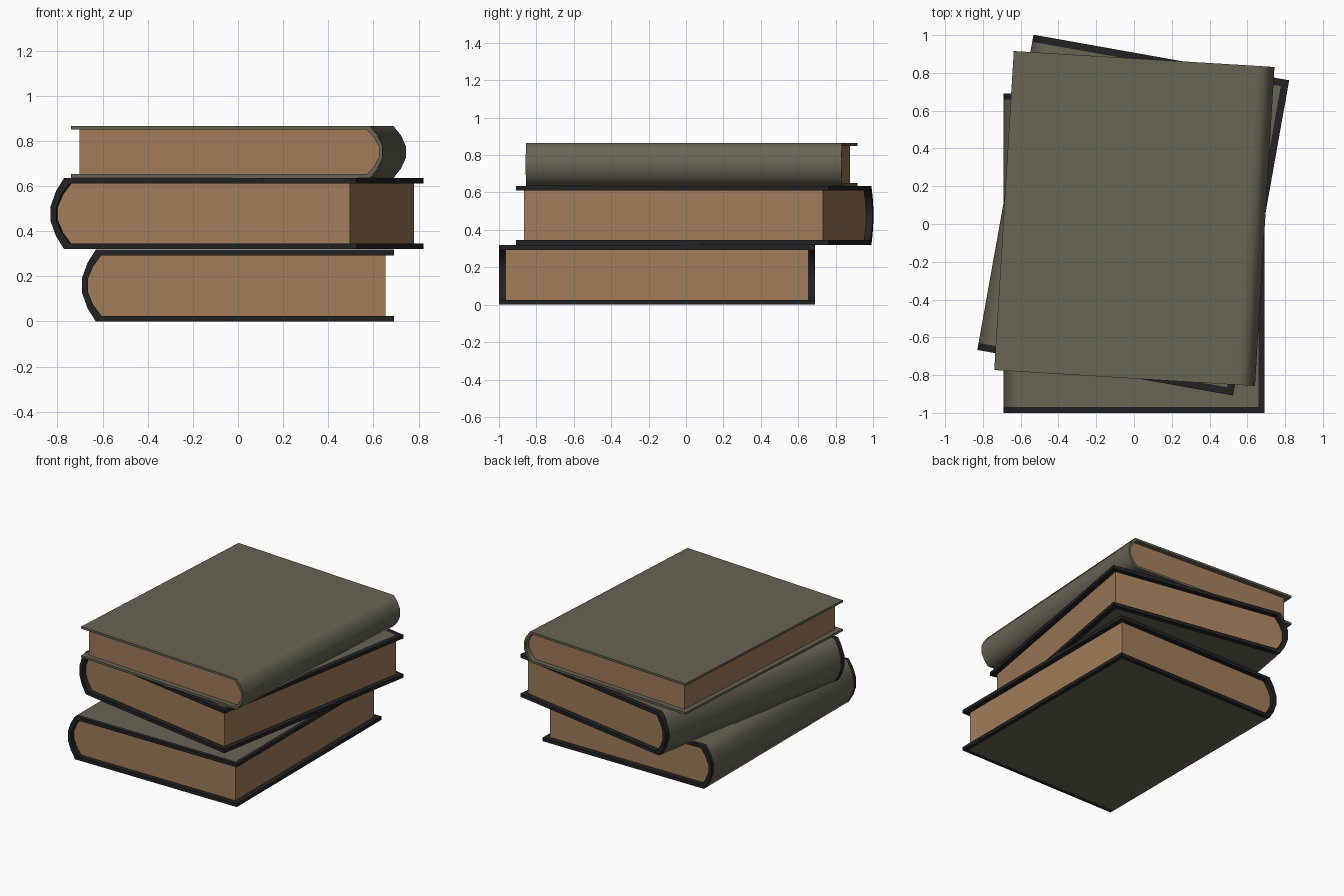
import bpy
import bmesh
from math import radians

old = bpy.data.objects.get("Cube")
if old:
    bpy.data.objects.remove(old, do_unlink=True)


def material(name, rgb):
    m = bpy.data.materials.new(name)
    m.use_nodes = True
    m.diffuse_color = (*rgb, 1)
    m.node_tree.nodes["Principled BSDF"].inputs["Base Color"].default_value = (*rgb, 1)
    return m


OLIVE = material("olive cloth", (0.135, 0.128, 0.086))
DARK = material("dark trim", (0.016, 0.016, 0.017))
PAPER = material("tan paper", (0.355, 0.2, 0.1))

# Rounded spine section: (bulge, height) as fractions
ARC = [(0, 0), (0.6, 0.18), (1, 0.39), (1, 0.61), (0.6, 0.82), (0, 1)]


def sections(w, h, t, bulge, border):
    """Matching outer and inner outlines of the cover, spine towards -x."""
    spine, fore = -w / 2, w / 2
    flat = [fore, fore - border, spine + bulge + 0.04]
    outer = [(x, 0) for x in flat]
    inner = [(x, t) for x in flat]
    for u, v in ARC:
        x = spine + bulge * (1 - u)
        outer.append((x, h * v))
        inner.append((x + t, t + v * (h - 2 * t)))
    outer += [(x, h) for x in reversed(flat)]
    inner += [(x, h - t) for x in reversed(flat)]
    return outer, inner


def finish(name, bm, mats, place, angle):
    bmesh.ops.recalc_face_normals(bm, faces=bm.faces)
    me = bpy.data.meshes.new(name)
    bm.to_mesh(me)
    bm.free()
    for m in mats:
        me.materials.append(m)
    ob = bpy.data.objects.new(name, me)
    bpy.context.collection.objects.link(ob)
    ob.location = place
    ob.rotation_euler.z = radians(angle)
    bpy.ops.object.select_all(action="DESELECT")
    ob.select_set(True)
    bpy.context.view_layer.objects.active = ob
    bpy.ops.object.shade_smooth_by_angle(angle=radians(70))


def book(name, w, l, h, t, bulge, place, angle, trim, border=0.03, inset=0.036):
    outer, inner = sections(w, h, t, bulge, border)
    n = len(outer)

    # Cover: a C-shaped section swept along y, with trim strips at the rims
    bm = bmesh.new()
    ys = [-l / 2, -l / 2 + border, l / 2 - border, l / 2]
    out = [[bm.verts.new((x, y, z)) for x, z in outer] for y in ys]
    inn = [[bm.verts.new((x, y, z)) for x, z in inner] for y in ys]
    for s in range(3):
        for i in range(n - 1):
            f = bm.faces.new((out[s][i], out[s][i + 1], out[s + 1][i + 1], out[s + 1][i]))
            f.material_index = 0 if s == 1 and 0 < i < n - 2 else 1
            f = bm.faces.new((inn[s][i], inn[s + 1][i], inn[s + 1][i + 1], inn[s][i + 1]))
            f.material_index = 1
        for i in (0, n - 1):
            f = bm.faces.new((out[s][i], out[s + 1][i], inn[s + 1][i], inn[s][i]))
            f.material_index = 1
    for s in (0, 3):
        for i in range(n - 1):
            f = bm.faces.new((out[s][i], inn[s][i], inn[s][i + 1], out[s][i + 1]))
            f.material_index = 1
    finish(name + "_cover", bm, [OLIVE, trim], place, angle)

    # Page block: fills the cover, set back on three sides
    bm = bmesh.new()
    outline = [(min(x, w / 2 - inset), z) for x, z in inner[2:-2]]
    outline = [(w / 2 - inset, t)] + outline[1:-1] + [(w / 2 - inset, h - t)]
    ends = [[bm.verts.new((x, y, z)) for x, z in outline]
            for y in (-l / 2 + inset, l / 2 - inset)]
    for e in ends:
        bm.faces.new(e)
    for i in range(len(outline)):
        j = (i + 1) % len(outline)
        bm.faces.new((ends[0][i], ends[0][j], ends[1][j], ends[1][i]))
    finish(name + "_pages", bm, [PAPER], place, angle)


book("bottom_book", 1.38, 1.69, 0.318, 0.025, 0.06, (0, -0.155, 0), 0, DARK)
book("middle_book", 1.375, 1.695, 0.315, 0.025, 0.06, (-0.004, 0.047, 0.32), -10.1, DARK,
     border=0.038)
book("top_book", 1.383, 1.692, 0.229, 0.016, 0.055, (0.002, 0.029, 0.636), 176.5, OLIVE)
